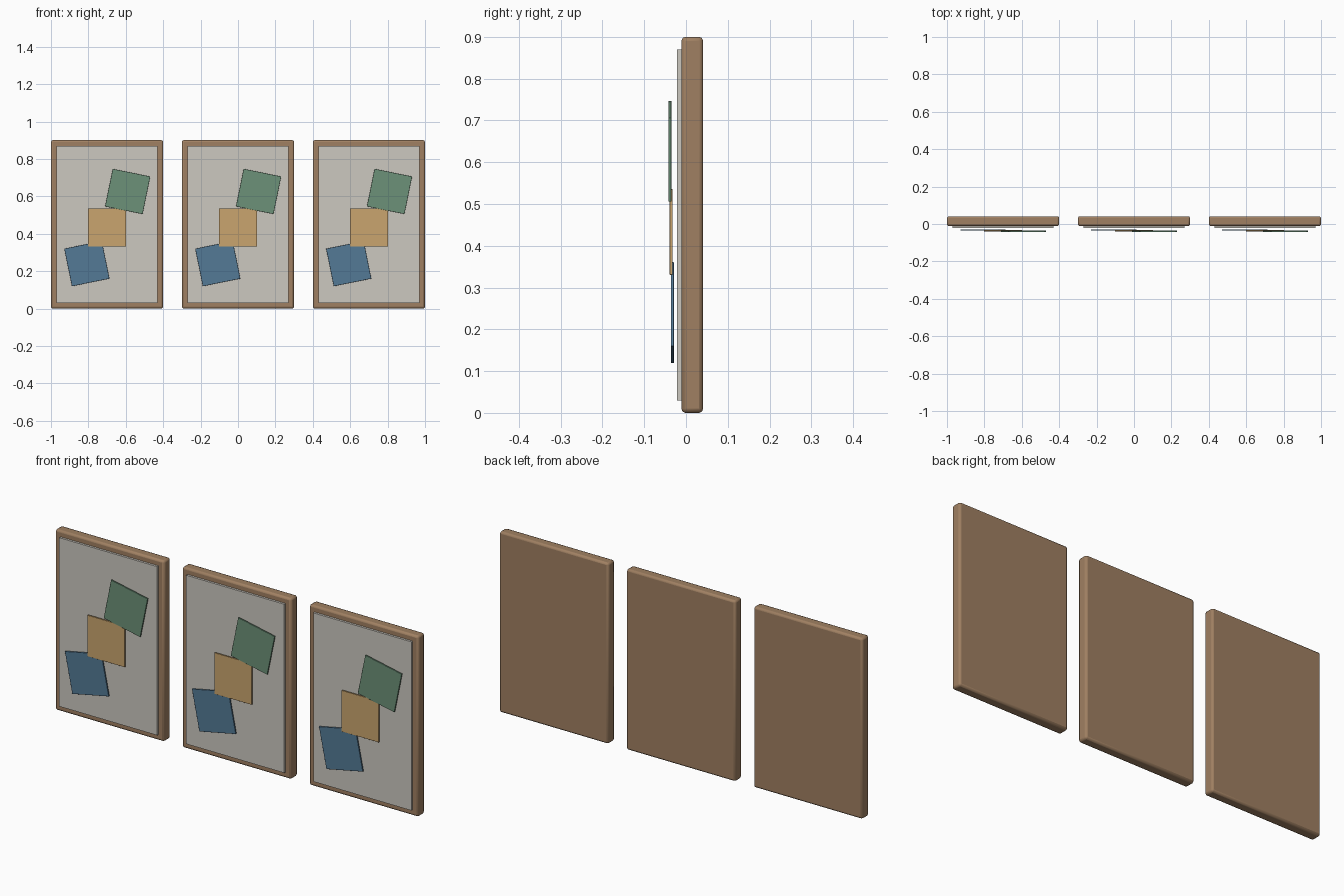
import bpy
from math import radians

if "Cube" in bpy.data.objects:
    bpy.data.objects.remove(bpy.data.objects["Cube"], do_unlink=True)


def material(name, rgb):
    # Convert 0-255 display colour to linear
    linear = [((c / 255 + 0.055) / 1.055) ** 2.4 for c in rgb] + [1]
    mat = bpy.data.materials.new(name)
    mat.use_nodes = True
    mat.diffuse_color = linear
    mat.node_tree.nodes["Principled BSDF"].inputs["Base Color"].default_value = linear
    return mat


wood = material("brown wood", (160, 128, 98))
paper = material("pale grey paper", (204, 200, 192))
blue = material("muted blue", (84, 122, 150))
ochre = material("warm ochre", (202, 165, 110))
green = material("muted green", (108, 145, 120))


def slab(name, mat, x, z, width, height, front, back, bevel, turn=0):
    """Upright board between two y depths, turned about the y axis."""
    bpy.ops.mesh.primitive_cube_add(size=1, location=(x, (front + back) / 2, z))
    ob = bpy.context.object
    ob.name = name
    ob.scale = (width, back - front, height)
    bpy.ops.object.transform_apply(location=False, rotation=False, scale=True)
    ob.rotation_euler.y = radians(turn)
    ob.data.materials.append(mat)
    if bevel:
        mod = ob.modifiers.new("soft edges", "BEVEL")
        mod.width = bevel
        mod.segments = 2
    bpy.ops.object.shade_smooth_by_angle(angle=radians(30))
    return ob


# Three identical framed panels in a row
for side, x in (("right", -0.7), ("middle", 0), ("left", 0.7)):
    slab(f"{side}_frame", wood, x, 0.45, 0.6, 0.9, -0.011, 0.041, 0.01)
    slab(f"{side}_backing", paper, x, 0.45, 0.54, 0.84, -0.022, -0.01, 0)
    # Overlapping square tiles, climbing from lower right to upper left
    slab(f"{side}_blue_tile", blue, x - 0.108, 0.24, 0.205, 0.205,
         -0.036, -0.029, 0.001, -11.5)
    slab(f"{side}_ochre_tile", ochre, x, 0.433, 0.205, 0.205,
         -0.039, -0.032, 0.001)
    slab(f"{side}_green_tile", green, x + 0.11, 0.626, 0.205, 0.205,
         -0.042, -0.035, 0.001, 11.5)
